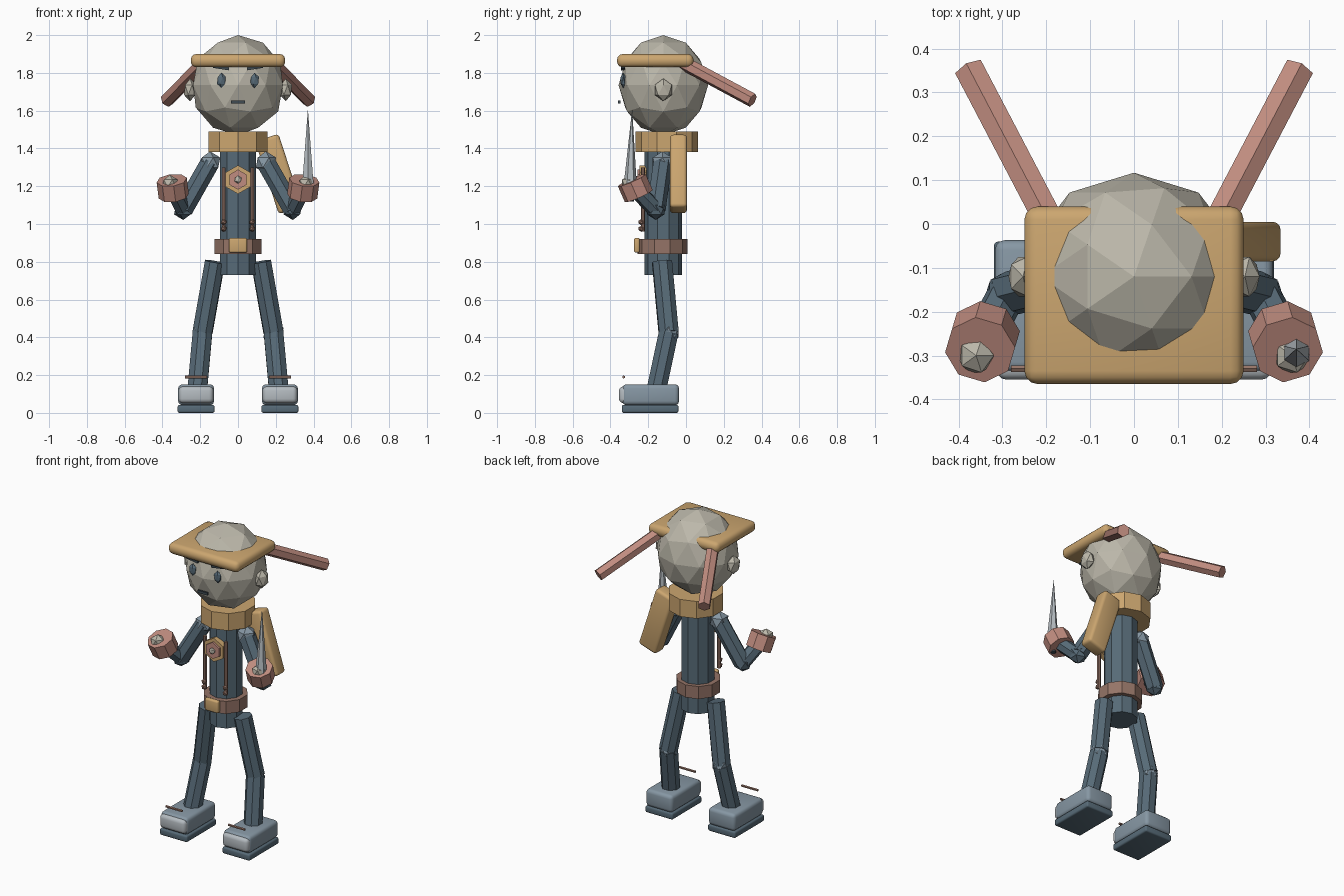
import bpy, bmesh, math
from mathutils import Vector, Matrix

if "Cube" in bpy.data.objects:
    bpy.data.objects.remove(bpy.data.objects["Cube"])


def mat(name, r, g, b):
    m = bpy.data.materials.new(name)
    m.diffuse_color = (r, g, b, 1)
    m.use_nodes = True
    m.node_tree.nodes["Principled BSDF"].inputs["Base Color"].default_value = m.diffuse_color
    return m


BONE = mat("bone_grey", .50, .475, .40)
TAN = mat("tan", .60, .38, .16)
PINK = mat("dusty_pink", .53, .265, .215)
BLUE = mat("slate_blue", .095, .145, .185)
PALE = mat("pale_blue", .24, .31, .37)
STEEL = mat("steel", .46, .50, .53)
BROWN = mat("brown", .30, .175, .135)
DARK = mat("dark", .05, .07, .085)


def make(name, bm, material):
    me = bpy.data.meshes.new(name)
    bm.to_mesh(me)
    bm.free()
    ob = bpy.data.objects.new(name, me)
    bpy.context.collection.objects.link(ob)
    me.materials.append(material)
    return ob


def rod(name, a, b, r, material, sides=8, r2=None, turn=0):
    """Straight-sided prism or cone from a to b."""
    a, b = Vector(a), Vector(b)
    d = b - a
    bm = bmesh.new()
    bmesh.ops.create_cone(bm, cap_ends=True, segments=sides, radius1=r,
                          radius2=r if r2 is None else r2, depth=d.length)
    rot = d.to_track_quat('Z', 'Y').to_matrix().to_4x4()
    bm.transform(Matrix.Translation((a + b) / 2) @ rot @ Matrix.Rotation(turn, 4, 'Z'))
    return make(name, bm, material)


def ball(name, c, radii, material, sub=1):
    bm = bmesh.new()
    bmesh.ops.create_icosphere(bm, subdivisions=sub, radius=1)
    bm.transform(Matrix.Translation(c) @ Matrix.Diagonal((*radii, 1)))
    return make(name, bm, material)


def box(name, c, size, material, bevel=0, tilt=0):
    """Box, optionally tilted about y, with smooth rounded edges."""
    bm = bmesh.new()
    bmesh.ops.create_cube(bm, size=1)
    bm.transform(Matrix.Translation(c) @ Matrix.Rotation(tilt, 4, 'Y')
                 @ Matrix.Diagonal((*size, 1)))
    if bevel:
        bmesh.ops.bevel(bm, geom=bm.edges[:], offset=bevel, segments=3,
                        profile=.5, affect='EDGES')
    ob = make(name, bm, material)
    if bevel:
        bpy.ops.object.select_all(action='DESELECT')
        ob.select_set(True)
        bpy.context.view_layer.objects.active = ob
        bpy.ops.object.shade_smooth_by_angle(angle=math.radians(35))
    return ob


# Head and cap
ball("head", (0, -.12, 1.735), (.25, .237, .265), BONE, 2)
box("cap_brim", (0, -.1625, 1.865), (.5, .405, .07), TAN, .03)
box("mouth", (0, -.354, 1.645), (.072, .012, .016), DARK)

# Torso, collar and belt
rod("torso", (0, -.12, .73), (0, -.12, 1.46), .1, BLUE, 10)
rod("collar", (0, -.102, 1.38), (0, -.102, 1.49), .165, TAN, 10)
rod("belt", (0, -.125, .84), (0, -.125, .92), .132, BROWN, 10)
box("buckle", (0, -.26, .887), (.096, .03, .078), TAN, .01)

# Chest medallion
rod("medallion_rim", (0, -.21, 1.235), (0, -.245, 1.235), .076, TAN, 6)
rod("medallion_plate", (0, -.24, 1.235), (0, -.258, 1.235), .053, PINK, 6)
ball("medallion_stud", (0, -.262, 1.235), (.021, .014, .021), BONE)

# Tilted pack behind the shoulder
box("back_pack", (.215, -.04, 1.265), (.13, .09, .405), TAN, .018, math.radians(-18))

# Mirrored pairs
for s, side in ((-1, "right"), (1, "left")):
    def p(x, y, z):
        return (s * x, y, z)

    # Face and headband tails
    ball(side + "_ear", p(.253, -.12, 1.71), (.037, .053, .06), BONE)
    ball(side + "_eye", p(.088, -.332, 1.76), (.026, .016, .041), BLUE)
    box(side + "_brow", p(.09, -.333, 1.828), (.085, .02, .016), DARK, 0, s * math.radians(-9))
    rod(side + "_tail", p(.18, -.02, 1.855), p(.375, .352, 1.655), .038, PINK, 6)

    # Chest straps with beads
    rod(side + "_strap", p(.075, -.228, .96), p(.075, -.228, 1.3), .011, BROWN, 6)
    for z in (.975, 1.01):
        ball(side + "_bead", p(.075, -.236, z), (.017, .017, .017), BROWN)

    # Arms
    shoulder, elbow = p(.148, -.125, 1.325), p(.29, -.16, 1.075)
    ball(side + "_shoulder", shoulder, (.06, .06, .06), PALE)
    rod(side + "_upper_arm", shoulder, elbow, .052, BLUE, 7)
    ball(side + "_elbow", elbow, (.054, .054, .054), BLUE)
    rod(side + "_forearm", elbow, p(.345, -.265, 1.185), .045, BLUE, 7)
    rod(side + "_cuff", p(.34, -.25, 1.148), p(.351, -.287, 1.232), .081, PINK, 8,
        turn=math.pi / 8)
    ball(side + "_fist", p(.36, -.3, 1.215), (.045, .045, .045), BONE)

    # Legs
    knee = p(.188, -.092, .425)
    rod(side + "_thigh", p(.122, -.127, .8), knee, .056, BLUE, 8)
    ball(side + "_knee", knee, (.06, .06, .06), PALE)
    rod(side + "_shin", knee, p(.215, -.155, .13), .056, BLUE, 8)

    # Boots
    box(side + "_sole", p(.222, -.19, .021), (.195, .3, .042), BLUE, .01)
    box(side + "_boot", p(.222, -.187, .096), (.19, .3, .11), PALE, .022)
    box(side + "_toe_cap", p(.222, -.315, .096), (.182, .08, .088), STEEL, .022)
    rod(side + "_lace", p(.165, -.33, .19), p(.28, -.33, .19), .008, BROWN, 6)

# Dagger held upright in one hand
rod("dagger_grip", (.37, -.29, 1.12), (.37, -.29, 1.24), .016, DARK, 6)
rod("dagger_blade", (.37, -.295, 1.215), (.37, -.285, 1.61), .034, STEEL, 6, 0)
